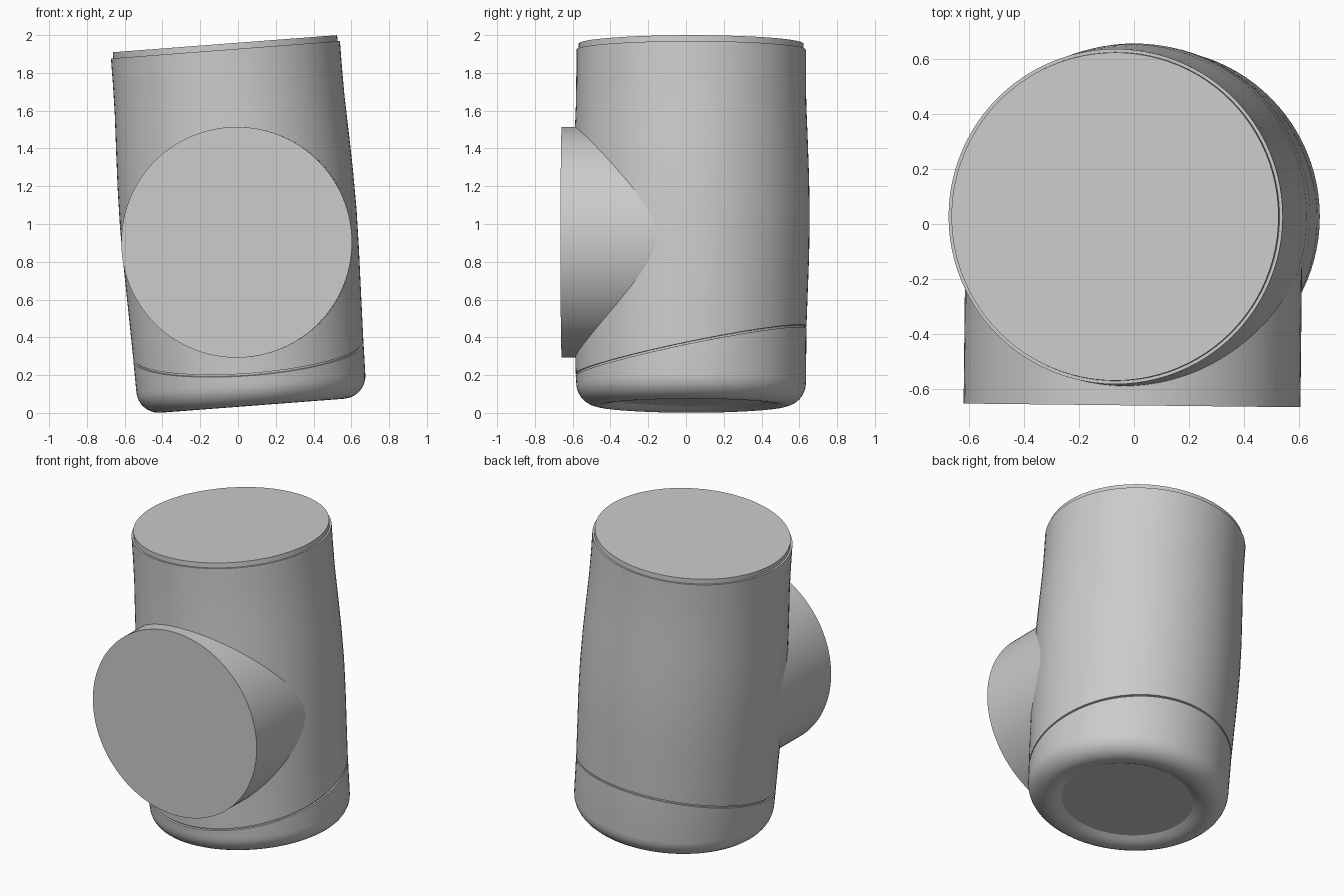
import bpy, bmesh, math
from mathutils import Matrix, Vector

cube = bpy.data.objects.get("Cube")
if cube:
    bpy.data.objects.remove(cube, do_unlink=True)

SEGMENTS = 96

grey = bpy.data.materials.new("plain grey")
grey.use_nodes = True
colour = (0.6, 0.6, 0.6, 1)
grey.diffuse_color = colour
grey.node_tree.nodes["Principled BSDF"].inputs["Base Color"].default_value = colour


def loft(name, rings, placement):
    """Round part through rings of (radius, height, rise towards the back)."""
    bm = bmesh.new()
    loops = []
    for radius, height, rise in rings:
        loop = []
        for i in range(SEGMENTS):
            a = math.tau * i / SEGMENTS
            x, y = radius * math.cos(a), radius * math.sin(a)
            loop.append(bm.verts.new((x, y, height + rise * y)))
        loops.append(loop)
    for low, high in zip(loops, loops[1:]):
        for i in range(SEGMENTS):
            j = (i + 1) % SEGMENTS
            bm.faces.new((low[i], low[j], high[j], high[i]))
    bm.faces.new(loops[0][::-1])
    bm.faces.new(loops[-1])
    bmesh.ops.transform(bm, matrix=placement, verts=bm.verts)
    mesh = bpy.data.meshes.new(name)
    bm.to_mesh(mesh)
    bm.free()
    mesh.materials.append(grey)
    obj = bpy.data.objects.new(name, mesh)
    bpy.context.collection.objects.link(obj)
    bpy.ops.object.select_all(action="DESELECT")
    obj.select_set(True)
    bpy.context.view_layer.objects.active = obj
    bpy.ops.object.shade_smooth_by_angle(angle=math.radians(20))
    return obj


# Leaning frame shared by the body and its top
lean = Matrix.Translation((0.077, 0.027, 0.038)) @ Matrix.Rotation(-0.076, 4, "Y")

# Body: recessed base, rounded bottom edge, slanted seam, slightly bulging wall
wall, fillet, slant = 0.608, 0.12, 0.205
rings = [(0.4, 0.03, 0), (0.43, 0.014, 0), (0.46, 0.003, 0)]
for k in range(9):
    a = math.pi / 2 * k / 8
    rings.append((wall - fillet + fillet * math.sin(a), fillet * (1 - math.cos(a)), 0))
rings += [(0.611, 0.285, slant), (0.601, 0.286, slant),
          (0.601, 0.296, slant), (0.611, 0.297, slant)]
rings += [(0.618, 0.55, 0.1), (0.625, 0.8, 0), (0.628, 1.0, 0), (0.625, 1.2, 0),
          (0.618, 1.4, 0), (0.61, 1.6, 0), (wall, 1.75, 0), (wall, 1.89, 0)]
loft("body", rings, lean)

# Narrower raised top
loft("top_cap", [(0.597, 1.87, 0), (0.595, 1.922, 0)], lean)

# Side outlet facing the front
outlet_place = (Matrix.Translation((0, 0, 0.903)) @ Matrix.Rotation(-0.011, 4, "Z")
                @ Matrix.Rotation(math.pi / 2, 4, "X"))
loft("outlet", [(0.611, 0, 0), (0.611, 0.658, 0)], outlet_place)
